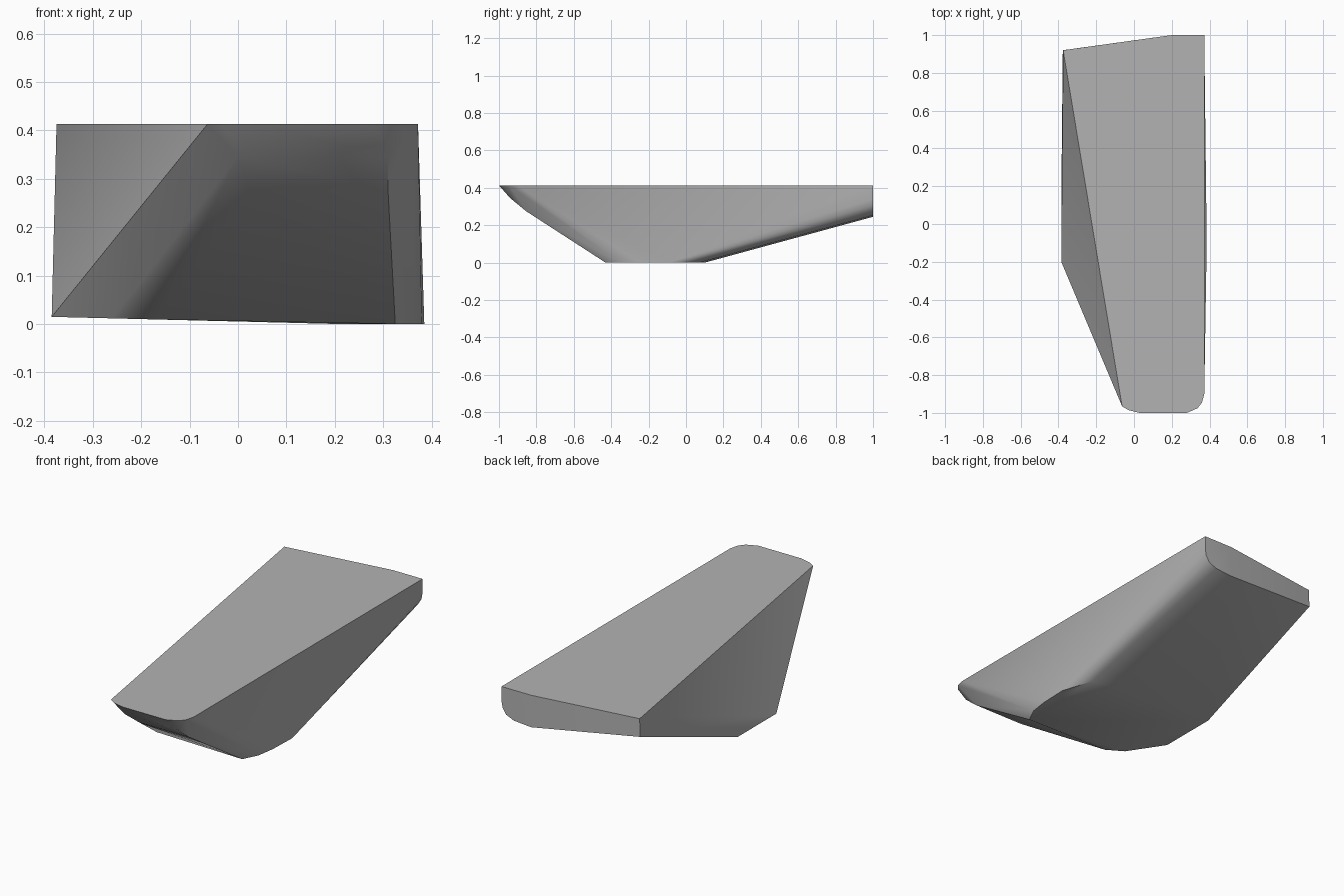
import bpy
import bmesh
import math

if "Cube" in bpy.data.objects:
    bpy.data.objects.remove(bpy.data.objects["Cube"], do_unlink=True)

TOP = 0.413

grey = bpy.data.materials.new("plain grey")
grey.use_nodes = True
colour = (0.45, 0.45, 0.45, 1)
grey.diffuse_color = colour
grey.node_tree.nodes["Principled BSDF"].inputs["Base Color"].default_value = colour

# Flat deck outline, with rounded front corners
deck = [(-0.375, 0.92), (0.2, 1.0), (0.372, 1.0), (0.372, -0.9), (0.36, -0.945),
        (0.337, -0.975), (0.28, -1.0), (0.03, -1.0), (-0.03, -0.985), (-0.063, -0.965)]
# Flat base outline, tilted up a little towards the -x side
base = [(0.385, -0.1), (0.38, -0.25), (0.365, -0.35), (0.325, -0.43), (-0.17, -0.43),
        (-0.26, -0.38), (-0.385, -0.2), (-0.385, 0.12), (0.2, 0.1), (0.33, 0.07)]
# Curved prow: y, z, left and right ends of each crease
prow = [(-0.94, 0.345, 0.0, 0.31), (-0.855, 0.275, 0.025, 0.31)]
# Rounded lower edge of the stern: x, z
stern = [(0.372, 0.34), (0.366, 0.305), (0.345, 0.272), (0.3, 0.253), (0.2, 0.245)]


def base_height(x):
    return max(0, 0.2 - x) * 0.025


points = [(x, y, TOP) for x, y in deck]
points += [(x, y, base_height(x)) for x, y in base]
points += [(x, y, z) for y, z, *ends in prow for x in ends]
points += [(x, 1.0, z) for x, z in stern]
points.append((-0.377, 0.92, 0.318))

# The body is the convex skin around these outlines
bm = bmesh.new()
for p in points:
    bm.verts.new(p)
hull = bmesh.ops.convex_hull(bm, input=bm.verts)
loose = {g for g in hull["geom_interior"] + hull["geom_unused"]
         if isinstance(g, bmesh.types.BMVert)}
bmesh.ops.delete(bm, geom=list(loose), context="VERTS")
bmesh.ops.dissolve_limit(bm, angle_limit=math.radians(1), verts=bm.verts, edges=bm.edges)
bmesh.ops.recalc_face_normals(bm, faces=bm.faces)

mesh = bpy.data.meshes.new("body")
bm.to_mesh(mesh)
bm.free()
mesh.materials.append(grey)
body = bpy.data.objects.new("body", mesh)
bpy.context.collection.objects.link(body)

bpy.ops.object.select_all(action="DESELECT")
body.select_set(True)
bpy.context.view_layer.objects.active = body
bpy.ops.object.shade_smooth_by_angle(angle=math.radians(35))
